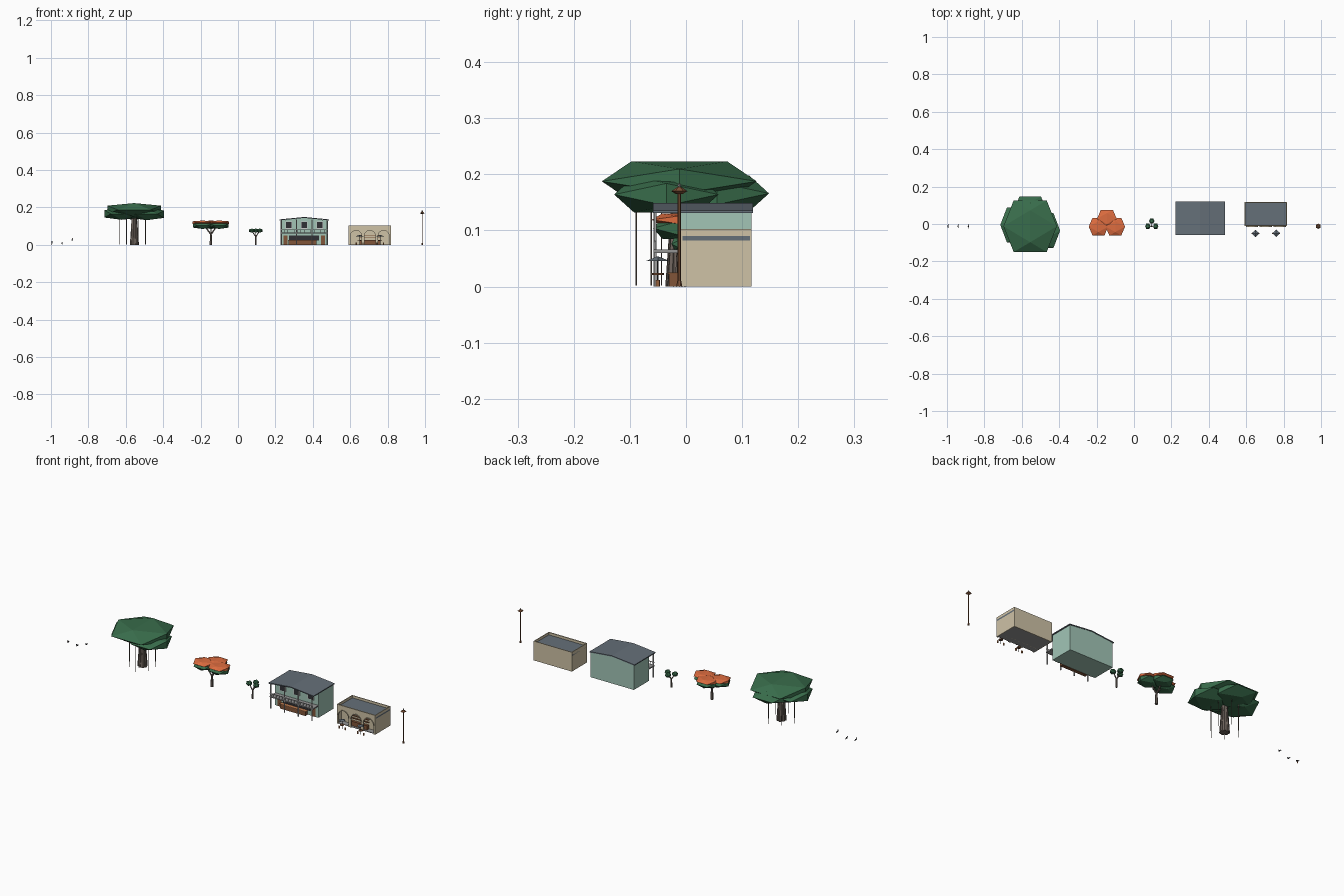
import bpy, bmesh, math
from mathutils import Vector, Matrix

if "Cube" in bpy.data.objects:
    bpy.data.objects.remove(bpy.data.objects["Cube"])

Y0 = -0.012          # common centre line of the row
MATS = {}
COLS = dict(leaf=(.04, .15, .07), orange=(.72, .15, .05), bark=(.16, .13, .11), mint=(.36, .56, .47),
            tan=(.62, .54, .38), slate=(.13, .16, .19), wood=(.22, .09, .04), dark=(.03, .03, .035),
            white=(.6, .6, .58), stone=(.3, .3, .3), rust=(.5, .2, .08))


def finish(bm, name, col):
    bmesh.ops.recalc_face_normals(bm, faces=bm.faces)
    me = bpy.data.meshes.new(name)
    bm.to_mesh(me)
    bm.free()
    ob = bpy.data.objects.new(name, me)
    bpy.context.collection.objects.link(ob)
    if col not in MATS:
        MATS[col] = bpy.data.materials.new(col)
        MATS[col].diffuse_color = (*COLS[col], 1)
    me.materials.append(MATS[col])
    return ob


def box(name, col, x0, x1, y0, y1, z0, z1):
    bm = bmesh.new()
    bmesh.ops.create_cube(bm, size=1)
    bmesh.ops.scale(bm, vec=(x1 - x0, y1 - y0, z1 - z0), verts=bm.verts)
    bmesh.ops.translate(bm, vec=((x0 + x1) / 2, (y0 + y1) / 2, (z0 + z1) / 2), verts=bm.verts)
    return finish(bm, name, col)


def rod(name, col, a, b, r1, r2=None, n=6):
    a, b = Vector(a), Vector(b)
    bm = bmesh.new()
    m = Matrix.Translation((a + b) / 2) @ (b - a).to_track_quat('Z', 'Y').to_matrix().to_4x4()
    bmesh.ops.create_cone(bm, cap_ends=True, segments=n, radius1=r1,
                          radius2=r1 if r2 is None else r2, depth=(b - a).length, matrix=m)
    return finish(bm, name, col)


def blob(name, col, c, hx, hy, hz):
    # icosahedron standing on an edge, given half extents
    p = 1.618
    bm = bmesh.new()
    for s in (-1, 1):
        for t in (-1, 1):
            for v in ((0, s / p, t), (s / p, t, 0), (t, 0, s / p)):
                bm.verts.new((c[0] + v[0] * hx, c[1] + v[1] * hy, c[2] + v[2] * hz))
    bmesh.ops.convex_hull(bm, input=bm.verts)
    return finish(bm, name, col)


def prism(name, col, pts, y0, y1):
    # xz profile extruded along y
    bm = bmesh.new()
    f = bm.faces.new([bm.verts.new((x, y0, z)) for x, z in pts])
    r = bmesh.ops.extrude_face_region(bm, geom=[f])
    bmesh.ops.translate(bm, vec=(0, y1 - y0, 0), verts=[v for v in r['geom'] if isinstance(v, bmesh.types.BMVert)])
    return finish(bm, name, col)


def arch(cx, w, spring, n=10):
    return [(cx + w * math.cos(math.pi * i / n), spring + w * math.sin(math.pi * i / n)) for i in range(n + 1)]


# small birds
for i, (x, z, d) in enumerate(((-.994, .009, 1), (-.94, .004, 1), (-.886, .024, -1))):
    blob(f"bird_body_{i}", "dark", (x, Y0, z + .003), .003, .007, .004)
    blob(f"bird_head_{i}", "dark", (x, Y0 - .006, z + .009), .0025, .0025, .0025)
    rod(f"bird_beak_{i}", "rust", (x, Y0 - .008, z + .009), (x, Y0 - .012, z + .008), .001, 0, 4)
    rod(f"bird_tail_{i}", "dark", (x, Y0 + .005, z + .003), (x, Y0 + .012, z), .002, .001, 4)
    if i < 2:
        for s in (-1, 1):
            rod(f"bird_leg_{i}_{s}", "rust", (x + s * .0015, Y0, 0), (x + s * .0015, Y0, z), .0005, n=4)

# big spreading tree with fluted trunk and hanging roots
X = -.555
rod("banyan_trunk", "bark", (X, Y0, 0), (X, Y0, .16), .02, .014, 8)
for i in range(7):
    a = i * math.tau / 7
    c, s = math.cos(a), math.sin(a)
    rod(f"trunk_rib_{i}", "bark", (X + .018 * c, Y0 + .018 * s, 0), (X + .011 * c, Y0 + .011 * s, .15), .0075, .004)
    a += .4
    r = .078 if i % 2 else .066
    x, y = X + r * math.cos(a), Y0 + r * math.sin(a)
    rod(f"hanging_root_{i}", "bark", (x, y, .002), (x, y, .155), .0013, n=5)
blob("banyan_crown", "leaf", (X, Y0, .1875), .143, .138, .0357)
for i, (dx, y, z) in enumerate(((-.067, -.005, .166), (.067, -.035, .164), (0, .055, .166))):
    blob(f"banyan_side_crown_{i}", "leaf", (X + dx, y, z), .093, .093, .032)

# flowering tree
X = -.145
rod("flame_trunk", "bark", (X, Y0, 0), (X, Y0, .06), .008, .005)
for i, (dx, y) in enumerate(((-.045, -.014), (.045, -.014), (0, .029))):
    rod(f"flame_branch_{i}", "bark", (X, Y0, .055), (X + dx * .7, y, .1), .004, .003)
    blob(f"flame_leaves_{i}", "leaf", (X + dx, y, .104), .05, .045, .019)
    blob(f"flame_flowers_{i}", "orange", (X + dx, y, .119), .052, .047, .011)

# small tree
X = .095
rod("small_trunk", "bark", (X, Y0, 0), (X, Y0, .045), .005, .004)
for i, (dx, y) in enumerate(((-.021, -.012), (.021, -.012), (0, .016))):
    rod(f"small_branch_{i}", "bark", (X, Y0, .043), (X + dx, y, .075), .003, .002)
    blob(f"small_leaves_{i}", "leaf", (X + dx, y, .076), .014, .014, .011)

# two-storey shophouse
L, R, F, B = .226, .482, -.01, .117
M = (L + R) / 2
prism("shophouse_walls", "mint", [(L, 0), (R, 0), (R, .131), (M, .144), (L, .131)], F, B)
prism("shophouse_roof", "slate", [(L - .005, .131), (M, .144), (R + .005, .131), (R + .005, .136),
                                  (M, .149), (L - .005, .136)], -.059, .119)
box("balcony_floor", "stone", L, R, -.058, F, .06, .066)
box("balcony_rail", "white", L, R, -.057, -.054, .079, .082)
for i in range(15):
    x = L + .004 + i * (R - L - .008) / 14
    rod(f"baluster_{i}", "white", (x, -.0555, .065), (x, -.0555, .08), .001, n=4)
for i in range(4):
    x = L + .006 + i * (R - L - .012) / 3
    rod(f"veranda_post_{i}", "white", (x, -.055, 0), (x, -.055, .135), .0028)
for i in (-1, 0, 1):
    x = M + i * .083
    box(f"window_frame_{i}", "white", x - .018, x + .018, F - .002, F, .086, .125)
    box(f"window_{i}", "dark", x - .014, x + .014, F - .004, F, .089, .122)
box("shop_opening", "dark", M - .08, M + .08, F - .002, F, .024, .05)
box("shop_counter", "wood", M - .085, M + .065, -.03, -.012, 0, .022)
box("counter_top", "rust", M - .088, M + .068, -.032, -.0105, .022, .025)
for s in (-1, 1):
    box(f"shop_door_{s}", "wood", M + s * .1 - .011, M + s * .1 + .011, F - .002, F, 0, .05)

# arcaded cafe with parapet
L, R = .592, .818
M = (L + R) / 2
box("cafe_roof", "slate", L, R, F + .003, B - .003, .082, .09)
box("cafe_floor", "stone", L + .003, R - .003, F + .003, B - .003, 0, .003)
box("cafe_back_wall", "tan", L, R, B - .004, B, 0, .1027)
box("cafe_left_wall", "tan", L, L + .004, F, B, 0, .1027)
box("cafe_right_wall", "tan", R - .004, R, F, B, 0, .1027)
box("cafe_inner_wall", "tan", L + .004, R - .004, .022, .026, 0, .083)
# front wall outline runs around the three arches
pts = [(L, .1027), (L, 0)]
for i in (-1, 0, 1):
    x = M + i * .074
    pts += [(x - .03, 0)] + arch(x, .03, .047)[::-1] + [(x + .03, 0)]
pts += [(R, 0), (R, .1027)]
prism("cafe_front_wall", "tan", pts, F - .002, F + .004)
for i in (-1, 0, 1):
    x = M + i * .074
    prism(f"arch_trim_{i}", "tan", arch(x, .033, .047) + arch(x, .03, .047)[::-1], F - .005, F - .001)
box("cafe_counter", "wood", M - .055, M + .055, .004, .018, .002, .026)
for i in range(2):
    box(f"cafe_shelf_{i}", "wood", M - .055, M + .055, .014, .022, .036 + i * .014, .039 + i * .014)

# umbrella tables
for i, x in enumerate((.65, .76)):
    y = -.05
    rod(f"umbrella_pole_{i}", "dark", (x, y, 0), (x, y, .05), .0013)
    rod(f"table_{i}", "wood", (x, y, .021), (x, y, .024), .011, n=8)
    rod(f"umbrella_{i}", "slate", (x, y, .046), (x, y, .054), .02, 0, 4)
    for s in (-1, 1):
        rod(f"stool_{i}_{s}", "rust", (x + s * .018, y, 0), (x + s * .018, y, .012), .004)

# street lamp
X = .985
rod("lamp_base", "wood", (X, Y0, 0), (X, Y0, .01), .005, .004)
rod("lamp_pole", "wood", (X, Y0, 0), (X, Y0, .166), .0028)
rod("lamp_hood_lower", "wood", (X, Y0, .165), (X, Y0, .17), .006, .0145)
rod("lamp_hood_upper", "wood", (X, Y0, .17), (X, Y0, .177), .0145, .004)
blob("lamp_finial", "stone", (X, Y0, .18), .003, .003, .004)

for m in bpy.data.materials:
    if m.users and not m.is_grease_pencil:
        m.use_nodes = True
        m.node_tree.nodes["Principled BSDF"].inputs["Base Color"].default_value = m.diffuse_color
